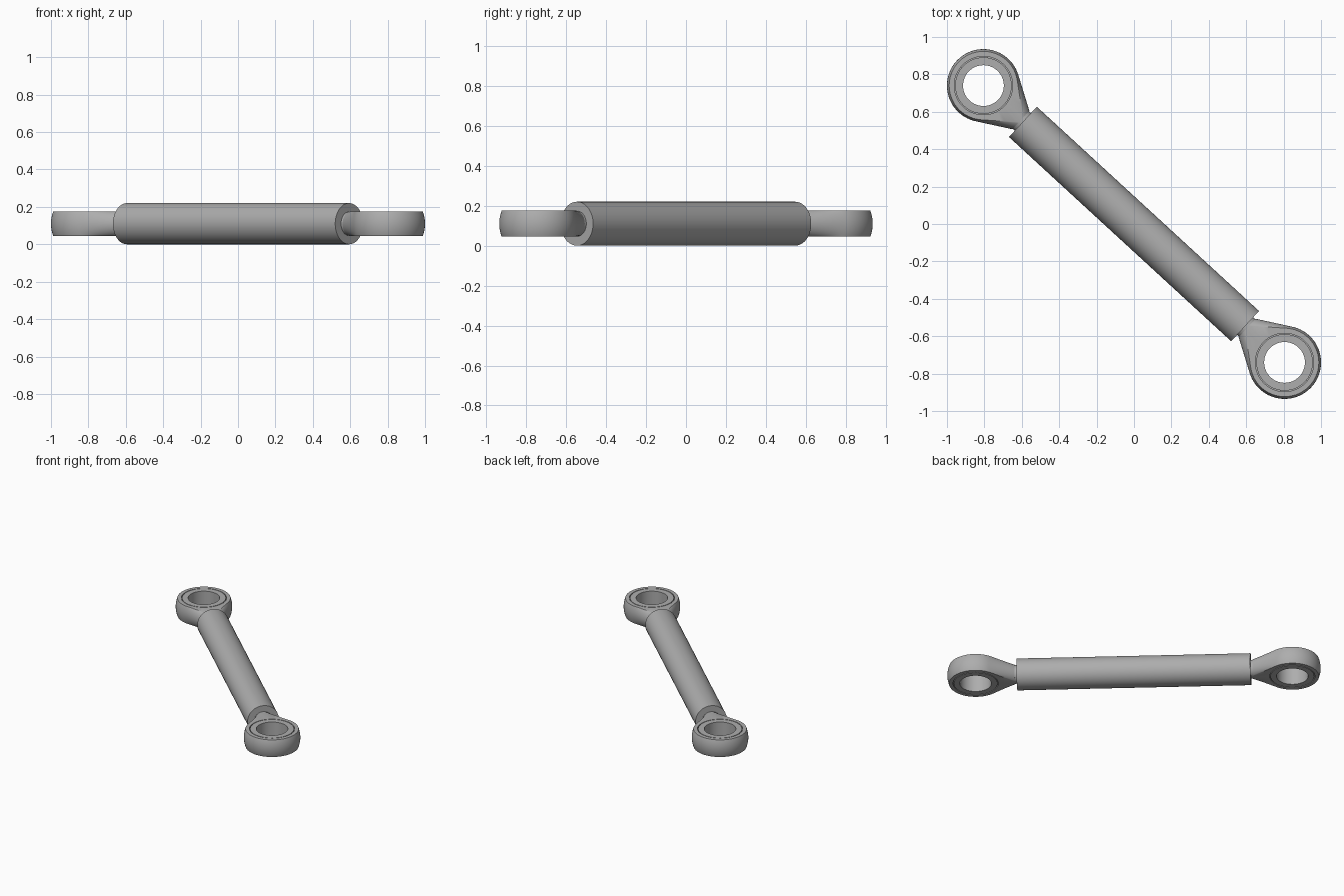
import bpy, bmesh, math
from mathutils import Matrix

cube = bpy.data.objects.get("Cube")
if cube:
    bpy.data.objects.remove(cube, do_unlink=True)

steel = bpy.data.materials.new("grey steel")
steel.use_nodes = True
GREY = (0.42, 0.42, 0.42, 1)
steel.diffuse_color = GREY
steel.node_tree.nodes["Principled BSDF"].inputs["Base Color"].default_value = GREY

# Main dimensions
EYE_X, EYE_Y = 0.805, 0.74          # eye centre offset from the middle
ROD_R, ROD_LEN = 0.11, 1.614
EYE_R, HALF_H, CROWN = 0.195, 0.065, 0.012
BORE_R, HOLE_R = 0.156, 0.109
NECK_R, NECK_AT = 0.067, 0.272
HEADING = math.atan2(-EYE_Y, EYE_X)


def add_torus_grid(name, loops, matrix):
    """Join closed loops to each other, and the last to the first."""
    bm = bmesh.new()
    rows = [[bm.verts.new(p) for p in loop] for loop in loops]
    count = len(rows[0])
    for i, row in enumerate(rows):
        nxt = rows[(i + 1) % len(rows)]
        for j in range(count):
            k = (j + 1) % count
            bm.faces.new((row[j], row[k], nxt[k], nxt[j]))
    return finish(name, bm, matrix)


def finish(name, bm, matrix):
    bmesh.ops.recalc_face_normals(bm, faces=bm.faces)
    mesh = bpy.data.meshes.new(name)
    bm.to_mesh(mesh)
    bm.free()
    mesh.materials.append(steel)
    obj = bpy.data.objects.new(name, mesh)
    bpy.context.collection.objects.link(obj)
    obj.matrix_world = matrix
    bpy.ops.object.select_all(action='DESELECT')
    obj.select_set(True)
    bpy.context.view_layer.objects.active = obj
    bpy.ops.object.shade_smooth_by_angle(angle=math.radians(30))
    return obj


def add_cylinder(name, radius, length, matrix):
    bm = bmesh.new()
    bmesh.ops.create_cone(bm, cap_ends=True, segments=64, radius1=radius,
                          radius2=radius, depth=length,
                          matrix=Matrix.Rotation(math.pi / 2, 4, 'Y'))
    return finish(name, bm, matrix)


def eye_outline(z, steps=72, straight=8):
    """Teardrop: round eye with tangent lines running to the neck."""
    radius = EYE_R - CROWN * (z / HALF_H) ** 2
    width = math.sqrt(NECK_R ** 2 - z ** 2)
    reach = math.hypot(NECK_AT, width)
    start = math.atan2(width, NECK_AT) + math.acos(radius / reach)
    tx, ty = radius * math.cos(start), radius * math.sin(start)
    side = [(NECK_AT + (tx - NECK_AT) * t / straight,
             width + (ty - width) * t / straight, z) for t in range(straight)]
    sweep = 2 * (math.pi - start)
    arc = [(radius * math.cos(start + sweep * i / steps),
            radius * math.sin(start + sweep * i / steps), z)
           for i in range(steps + 1)]
    return side + arc + [(x, -y, z) for x, y, z in reversed(side)]


def bore_loop(outline):
    """Circle whose points line up with the outline."""
    loop = []
    for x, y, z in outline:
        a = math.atan2(y, x)
        loop.append((BORE_R * math.cos(a), BORE_R * math.sin(a), z))
    return loop


def circle(radius, z, count=72):
    return [(radius * math.cos(math.tau * i / count),
             radius * math.sin(math.tau * i / count), z) for i in range(count)]


# Central rod
lift = Matrix.Translation((0, 0, ROD_R))
add_cylinder("rod", ROD_R, ROD_LEN, lift @ Matrix.Rotation(HEADING, 4, 'Z'))

# Rod ends
for side, sign in (("right", -1), ("left", 1)):
    turn = HEADING if sign < 0 else HEADING + math.pi
    place = (Matrix.Translation((sign * EYE_X, -sign * EYE_Y, ROD_R))
             @ Matrix.Rotation(turn, 4, 'Z'))

    # Eye housing with crowned sides
    levels = [HALF_H * math.sin(math.pi * (i / 14 - 0.5)) for i in range(15)]
    outlines = [eye_outline(z) for z in levels]
    loops = [bore_loop(outlines[0])] + outlines + [bore_loop(outlines[-1])]
    add_torus_grid(side + "_eye", loops, place)

    # Bearing with a thin groove around each face
    groove = HALF_H - 0.012
    profile = [(HOLE_R, -HALF_H), (0.151, -HALF_H), (0.151, -groove),
               (BORE_R, -groove), (BORE_R, groove), (0.151, groove),
               (0.151, HALF_H), (HOLE_R, HALF_H)]
    add_torus_grid(side + "_bearing", [circle(r, z) for r, z in profile], place)

    # Short neck running into the rod
    add_cylinder(side + "_neck", NECK_R - 0.003, 0.06,
                 place @ Matrix.Translation((NECK_AT + 0.02, 0, 0)))
